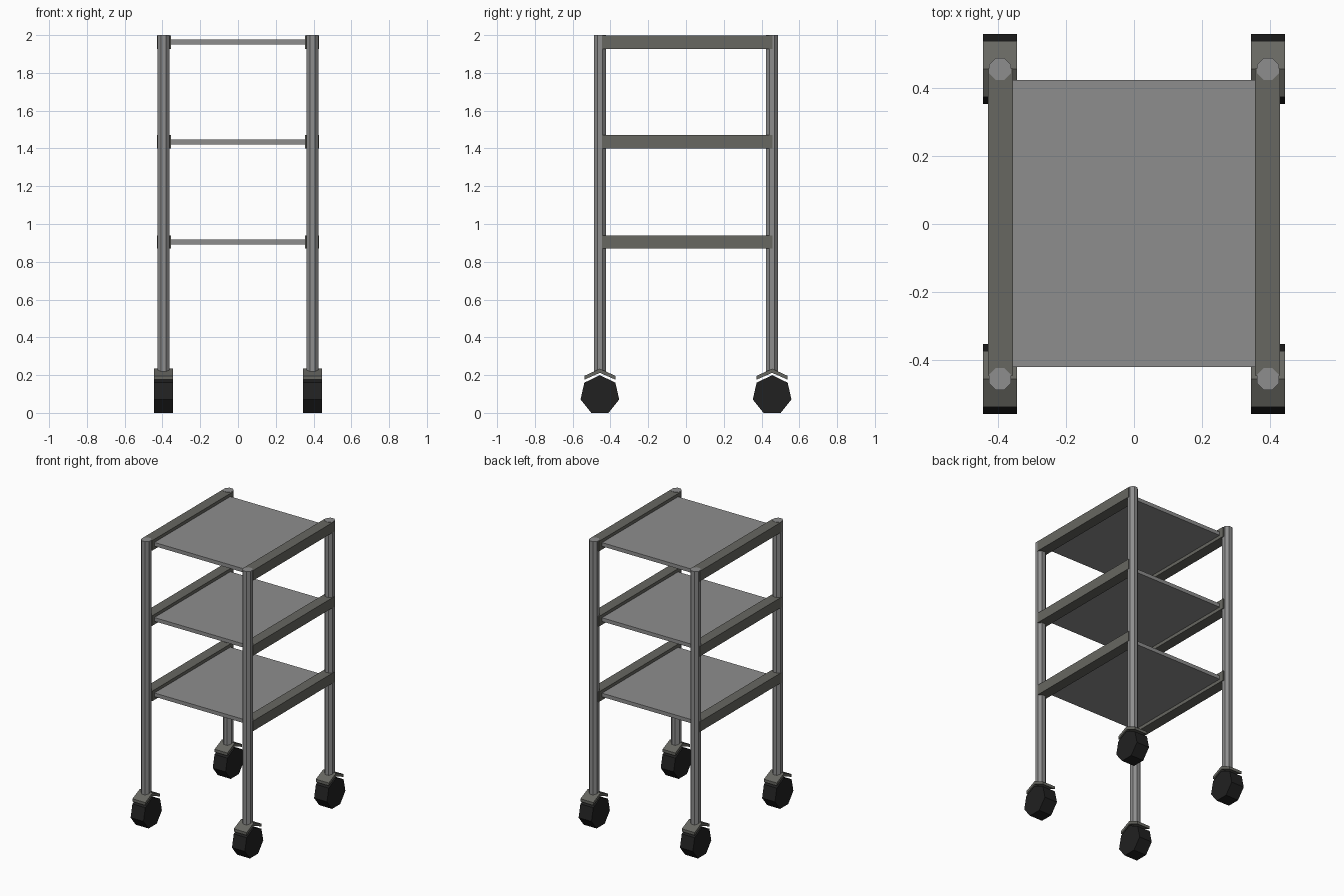
import bpy, bmesh, math
from mathutils import Matrix

if "Cube" in bpy.data.objects:
    bpy.data.objects.remove(bpy.data.objects["Cube"])


def material(name, rgb):
    m = bpy.data.materials.new(name)
    m.diffuse_color = (*rgb, 1)
    m.use_nodes = True
    m.node_tree.nodes["Principled BSDF"].inputs["Base Color"].default_value = m.diffuse_color
    return m


STEEL = material("light grey steel", (0.27, 0.27, 0.27))
RAIL = material("warm dark grey", (0.135, 0.135, 0.12))
RUBBER = material("black rubber", (0.015, 0.015, 0.015))


def finish(name, bm, mat):
    bmesh.ops.recalc_face_normals(bm, faces=bm.faces[:])
    me = bpy.data.meshes.new(name)
    bm.to_mesh(me)
    bm.free()
    me.materials.append(mat)
    ob = bpy.data.objects.new(name, me)
    bpy.context.collection.objects.link(ob)
    return ob


def box(name, x0, x1, y0, y1, z0, z1, mat):
    bm = bmesh.new()
    m = Matrix.Translation(((x0 + x1) / 2, (y0 + y1) / 2, (z0 + z1) / 2))
    m = m @ Matrix.Diagonal((x1 - x0, y1 - y0, z1 - z0, 1))
    bmesh.ops.create_cube(bm, size=1, matrix=m)
    return finish(name, bm, mat)


def extrude_x(name, profile, x0, x1, mat):
    """Extrude a (y, z) outline along x."""
    bm = bmesh.new()
    f = bm.faces.new([bm.verts.new((x0, y, z)) for y, z in profile])
    r = bmesh.ops.extrude_face_region(bm, geom=[f])
    vs = [v for v in r["geom"] if isinstance(v, bmesh.types.BMVert)]
    bmesh.ops.translate(bm, verts=vs, vec=(x1 - x0, 0, 0))
    return finish(name, bm, mat)


PX, PY = 0.394, 0.456
for sx, side in ((-1, "left"), (1, "right")):
    for sy, end in ((-1, "front"), (1, "back")):
        tag = f"{end}_{side}"
        x, y = sx * PX, sy * PY
        # octagonal post
        r = 0.032 / math.cos(math.pi / 8)
        bm = bmesh.new()
        bmesh.ops.create_cone(
            bm, cap_ends=True, segments=8, radius1=r, radius2=r, depth=1.78,
            matrix=Matrix.Translation((x, y, 1.11)) @ Matrix.Rotation(math.pi / 8, 4, 'Z'))
        finish("post_" + tag, bm, STEEL)
        # seven-sided wheel, point up
        R = 0.105
        outline = [(y + R * math.sin(2 * math.pi * i / 7),
                    0.0946 + R * math.cos(2 * math.pi * i / 7)) for i in range(7)]
        extrude_x("wheel_" + tag, outline, x - 0.05, x + 0.05, RUBBER)
        # bent guard plate above the wheel
        guard = [(-0.082, 0.176), (0, 0.212), (0.082, 0.176),
                 (0.082, 0.196), (0, 0.234), (-0.082, 0.196)]
        extrude_x("guard_" + tag, [(y + a, b) for a, b in guard],
                  x - 0.05, x + 0.05, RAIL)

# three shelves, each carried by two side rails
for level, top in (("lower", 0.94), ("middle", 1.47), ("upper", 1.998)):
    box(f"shelf_{level}", -0.36, 0.36, -0.42, 0.424, top - 0.048, top - 0.022, STEEL)
    for sx, side in ((-1, "left"), (1, "right")):
        a, b = sorted((sx * 0.356, sx * 0.429))
        box(f"rail_{level}_{side}", a, b, -0.446, 0.458, top - 0.071, top, RAIL)
